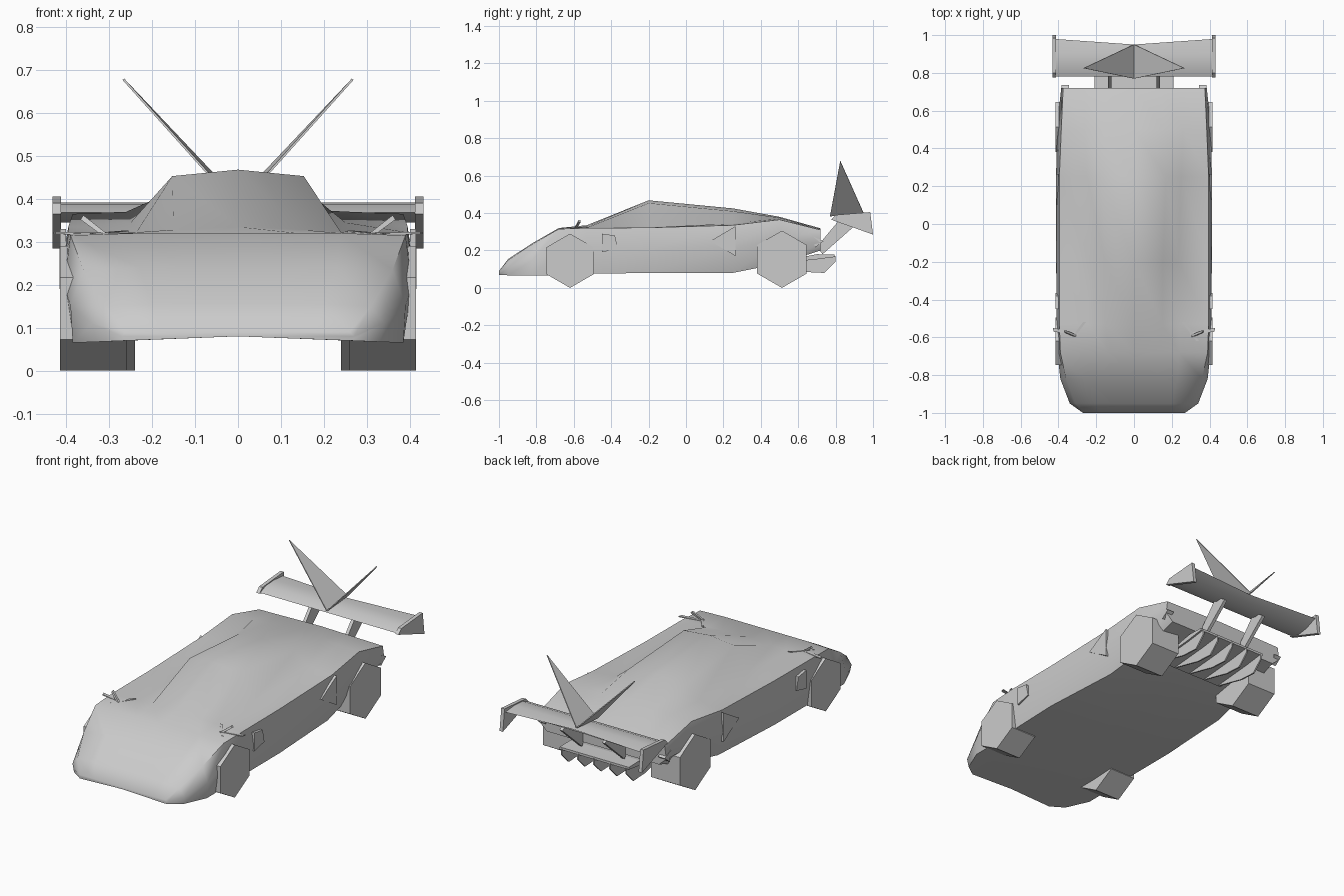
import bpy, bmesh, math
from mathutils import Vector

if "Cube" in bpy.data.objects:
    bpy.data.objects.remove(bpy.data.objects["Cube"], do_unlink=True)

paint = bpy.data.materials.new("light_grey")
paint.use_nodes = True
paint.diffuse_color = (0.6, 0.6, 0.6, 1)
paint.node_tree.nodes["Principled BSDF"].inputs["Base Color"].default_value = (0.6, 0.6, 0.6, 1)


def finish(name, bm, smooth=None):
    bmesh.ops.recalc_face_normals(bm, faces=bm.faces[:])
    mesh = bpy.data.meshes.new(name)
    bm.to_mesh(mesh)
    bm.free()
    mesh.materials.append(paint)
    obj = bpy.data.objects.new(name, mesh)
    bpy.context.collection.objects.link(obj)
    if smooth:
        bpy.ops.object.select_all(action="DESELECT")
        obj.select_set(True)
        bpy.context.view_layer.objects.active = obj
        bpy.ops.object.shade_smooth_by_angle(angle=math.radians(smooth))
    return obj


def loft(name, rings, smooth=None):
    """Bridge closed rings of points and cap both ends."""
    bm = bmesh.new()
    loops = [[bm.verts.new(p) for p in ring] for ring in rings]
    n = len(loops[0])
    for a, b in zip(loops, loops[1:]):
        for i in range(n):
            j = (i + 1) % n
            bm.faces.new((a[i], a[j], b[j], b[i]))
    bm.faces.new(loops[0])
    bm.faces.new(loops[-1])
    return finish(name, bm, smooth)


def plate(name, points, offset):
    """Flat outline pushed along an offset vector."""
    shift = Vector(offset)
    pts = [Vector(p) for p in points]
    return loft(name, [pts, [p + shift for p in pts]])


def side_plate(name, x, yz, width):
    return plate(name, [(x, y, z) for y, z in yz], (width, 0, 0))


# Body shell: half sections from belly centre to roof centre, mirrored
def section(y, floor, edge, waist, shoulder, base, roof, top):
    half = [edge, waist, shoulder, base, roof]
    ring = [(0, floor)] + half + [(0, top)] + [(-x, z) for x, z in reversed(half)]
    return [(x, y, z) for x, z in ring]


loft("body_shell", [
    section(-1.0, .08, (.26, .07), (.27, .08), (.26, .09), (.18, .09), (.1, .09), .09),
    section(-.95, .08, (.33, .067), (.34, .11), (.31, .15), (.2, .155), (.1, .155), .155),
    section(-.82, .08, (.385, .065), (.39, .15), (.36, .235), (.23, .24), (.12, .24), .24),
    section(-.68, .08, (.385, .066), (.405, .2), (.39, .315), (.24, .32), (.14, .32), .32),
    section(-.53, .08, (.39, .075), (.41, .22), (.395, .32), (.24, .322), (.15, .328), .335),
    section(-.2, .08, (.395, .08), (.412, .21), (.395, .322), (.235, .325), (.153, .453), .468),
    section(.25, .13, (.37, .08), (.412, .22), (.395, .335), (.25, .345), (.17, .41), .425),
    section(.5, .17, (.35, .13), (.41, .25), (.385, .365), (.26, .37), (.16, .375), .38),
    section(.72, .2, (.34, .2), (.385, .24), (.375, .31), (.26, .312), (.15, .315), .318),
], 55)

# Six-sided wheels, point down
def wheel(name, side, y, radius, inner, outer=.415):
    rings = [[(side * x, y + radius * math.sin(math.tau * k / 6),
               radius * (1 + math.cos(math.tau * k / 6))) for k in range(6)]
             for x in (inner, outer)]
    loft(name, rings)


for side, label in ((1, "left"), (-1, "right")):
    wheel(f"front_wheel_{label}", side, -.62, .145, .26)
    wheel(f"rear_wheel_{label}", side, .513, .153, .24)

    # Triangular air intake and front side marker
    side_plate(f"side_intake_{label}", side * .4,
               [(.13, .25), (.265, .33), (.265, .17)], side * .014)
    side_plate(f"side_marker_{label}", side * .4,
               [(-.45, .19), (-.45, .29), (-.38, .28), (-.365, .21)], side * .016)

    # Tail light wedge
    side_plate(f"tail_light_{label}", side * .345,
               [(.68, .275), (.735, .25), (.69, .215)], side * .04)

    # Mirror made of a foot, an arm and a blade
    plate(f"mirror_foot_{label}",
          [(side * .255, -.52, .318), (side * .27, -.52, .318),
           (side * .345, -.62, .312), (side * .33, -.62, .31)], (0, 0, .008))
    plate(f"mirror_arm_{label}",
          [(side * .3, -.6, .315), (side * .31, -.6, .31),
           (side * .367, -.575, .352), (side * .36, -.575, .362)], (0, .012, 0))
    plate(f"mirror_blade_{label}",
          [(side * .3, -.59, .316), (side * .3, -.575, .316),
           (side * .43, -.55, .318), (side * .425, -.57, .318)], (0, 0, .005))

    # Wing strut, end plate and tall leaning fin
    side_plate(f"wing_strut_{label}", side * .12,
               [(.70, .22), (.73, .18), (.9, .33), (.83, .375)], side * .018)
    side_plate(f"wing_end_plate_{label}", side * .412,
               [(.775, .365), (.8, .39), (.985, .405), (1.0, .285)], side * .02)
    plate(f"tail_fin_{label}",
          [(0, .77, .385), (0, .95, .4), (side * .265, .825, .68)], (side * .004, 0, -.003))

# Rear wing: arched section, trailing edge swept forward at the centre
def wing_ring(x, trail):
    yz = [(.78, .368), (.83, .388), (.9, .392), (trail, .385), (.91, .355), (.84, .345)]
    return [(x, y, z) for y, z in yz]


loft("rear_wing", [wing_ring(-.425, .98), wing_ring(0, .95), wing_ring(.425, .98)], 40)

# Diffuser deck with five triangular vanes
side_plate("diffuser_deck", -.21,
           [(.45, .13), (.7, .18), (.795, .178), (.795, .165), (.68, .15)], .42)
for k in range(5):
    side_plate(f"diffuser_vane_{k + 1}", -.2 + k * .098,
               [(.45, .13), (.8, .17), (.8, .14), (.74, .08), (.64, .085)], .008)
